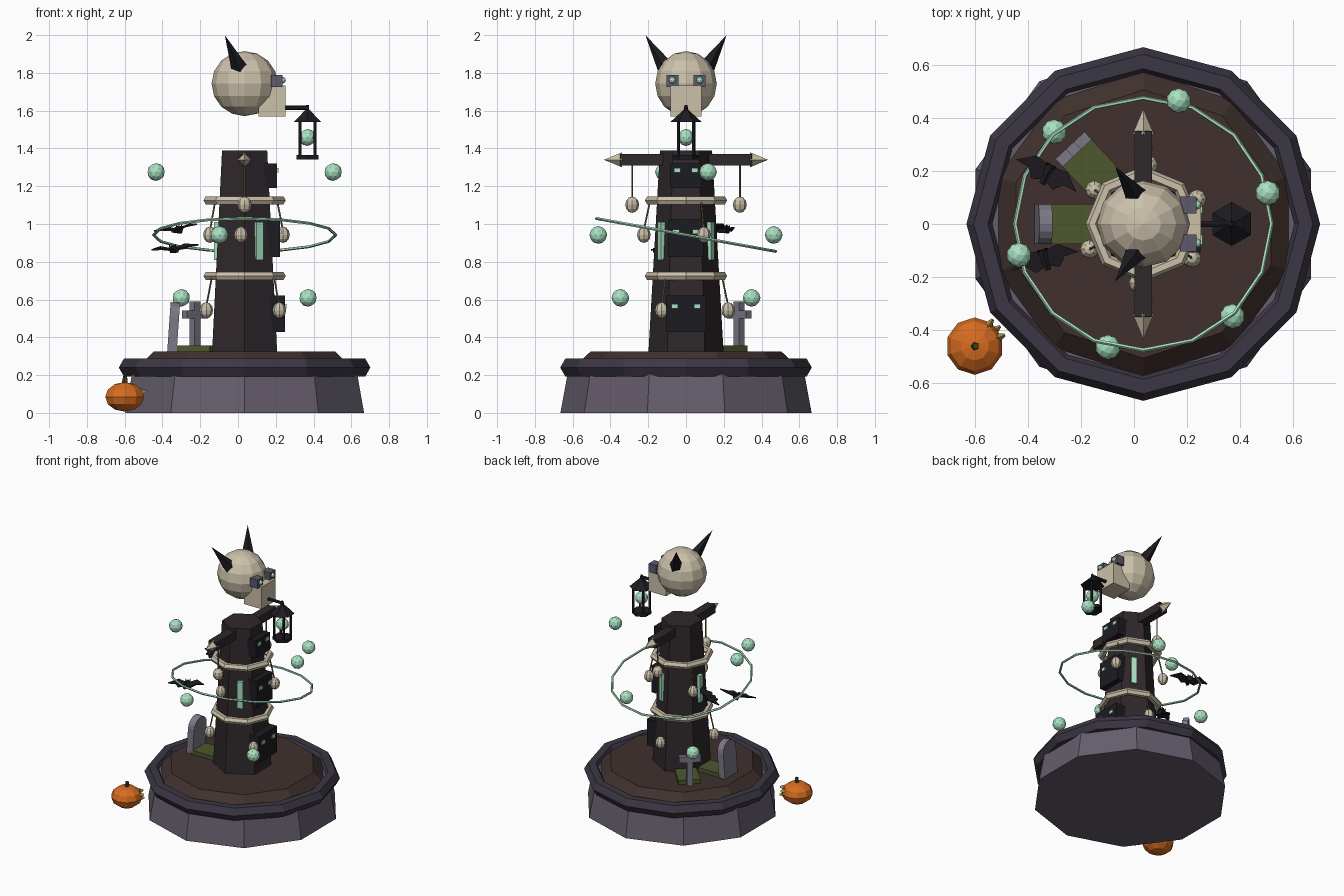
import bpy, bmesh
from math import radians, sin, cos, pi
from mathutils import Vector, Matrix

if "Cube" in bpy.data.objects:
    bpy.data.objects.remove(bpy.data.objects["Cube"])

CX = 0.035  # tower axis
COLORS = dict(stone=(.13, .11, .15), rim=(.045, .038, .058), soil=(.05, .03, .027), bark=(.028, .021, .024),
              black=(.012, .011, .015), bone=(.6, .53, .4), glow=(.4, .76, .54), orange=(.68, .15, .015),
              moss=(.075, .095, .028), grave=(.2, .19, .24), cord=(.2, .15, .08), socket=(.11, .1, .15),
              carve=(.4, .26, .07), stem=(.04, .06, .02))
MATS = {}


def add(name, bm, color, loc=(0, 0, 0), rot=None):
    if color not in MATS:
        MATS[color] = bpy.data.materials.new(color)
        MATS[color].diffuse_color = (*COLORS[color], 1)
    mesh = bpy.data.meshes.new(name)
    bmesh.ops.recalc_face_normals(bm, faces=bm.faces)
    bm.to_mesh(mesh)
    bm.free()
    mesh.materials.append(MATS[color])
    ob = bpy.data.objects.new(name, mesh)
    bpy.context.collection.objects.link(ob)
    ob.matrix_world = Matrix.Translation(loc) @ (rot.to_4x4() if rot else Matrix())
    return ob


def rod(name, a, b, r1, r2, n, color):
    """Straight cone or cylinder from a to b."""
    a, b = Vector(a), Vector(b)
    bm = bmesh.new()
    bmesh.ops.create_cone(bm, cap_ends=True, segments=n, radius1=r1, radius2=r2, depth=(b - a).length)
    d = b - a
    rot = None if abs(d.x) + abs(d.y) < 1e-6 and d.z > 0 else d.to_track_quat('Z', 'Y').to_matrix()
    return add(name, bm, color, (a + b) / 2, rot)


def box(name, size, loc, color, angle=0):
    bm = bmesh.new()
    bmesh.ops.create_cube(bm, size=1)
    bmesh.ops.scale(bm, vec=size, verts=bm.verts)
    return add(name, bm, color, loc, Matrix.Rotation(radians(angle), 3, 'Z'))


def ball(name, loc, size, color, u=8, v=6):
    bm = bmesh.new()
    bmesh.ops.create_uvsphere(bm, u_segments=u, v_segments=v, radius=1)
    bmesh.ops.scale(bm, vec=size, verts=bm.verts)
    return add(name, bm, color, loc)


def gem(name, loc, r):
    bm = bmesh.new()
    bmesh.ops.create_icosphere(bm, subdivisions=2, radius=r)
    return add(name, bm, 'glow', loc)


def ring(name, loc, R, r, n, m, color, tilt=0):
    bm = bmesh.new()
    g = [[bm.verts.new(((R + r * cos(q)) * cos(p), (R + r * cos(q)) * sin(p), r * sin(q)))
          for q in (2 * pi * j / m for j in range(m))] for p in (2 * pi * i / n for i in range(n))]
    for i in range(n):
        for j in range(m):
            k, l = (i + 1) % n, (j + 1) % m
            bm.faces.new((g[i][j], g[k][j], g[k][l], g[i][l]))
    return add(name, bm, color, loc, Matrix.Rotation(radians(tilt), 3, 'X'))


def polar(r, deg, z, cx=CX, cy=0):
    return Vector((cx + r * cos(radians(deg)), cy + r * sin(radians(deg)), z))


# Pedestal, rim, soil and tower
rod('stone_base', (CX, 0, 0), (CX, 0, .26), .665, .617, 10, 'stone')
ring('base_rim', (CX, 0, .24), .612, .054, 12, 6, 'rim')
rod('soil', (CX, 0, .25), (CX, 0, .325), .585, .505, 10, 'soil')
rod('tower', (CX, 0, .3), (CX, 0, 1.39), .2, .138, 6, 'bark')

# Glowing slit windows on alternating tower sides
for a in (-60, 60, 180):
    box('slit_window', (.03, .04, .2), polar(.148, a, .91), 'glow', a)

# Stacked carved faces on the right side: z, height, half width, front x, eye z, eye y
for z, h, w, x, ez, ey in ((.525, .195, .107, .25, .565, .06), (.925, .2, .092, .222, .96, .053),
                           (1.255, .13, .085, .207, 1.285, .046)):
    box('carved_face', (x - .135, w * 2, h), ((x + .135) / 2, 0, z), 'black')
    for s in (-1, 1):
        box('carved_eye', (.012, .036, .024), (x + .002, s * ey, ez), 'glow')

# Bone rings with hanging charms
for z, start in ((.725, -35), (1.125, -95)):
    ring('bone_ring', (CX, 0, z), .193, .025, 8, 6, 'bone')
    for k in range(3):
        a = start + 120 * k
        rod('charm_cord', polar(.19, a, z), polar(.222, a, z - .15), .005, .005, 5, 'cord')
        ball('charm_bead', polar(.224, a, z - .182), (.036, .036, .043), 'bone')

# Crossbar with bone tips and charms
box('crossbar', (.066, .7, .063), (CX, 0, 1.34), 'bark')
for s in (-1, 1):
    rod('crossbar_tip', (CX, s * .338, 1.34), (CX, s * .435, 1.34), .04, 0, 4, 'bone')
    rod('bar_cord', (CX, s * .285, 1.13), (CX, s * .285, 1.32), .005, .005, 5, 'cord')
    ball('bar_bead', (CX, s * .285, 1.102), (.037, .037, .043), 'bone')

# Skull head, snout, eyes and horns
ball('skull', (CX, 0, 1.743), (.175, .163, .172), 'bone', 12, 8)
box('snout', (.145, .165, .165), (.18, 0, 1.652), 'bone')
for s in (-1, 1):
    box('eye_socket', (.062, .064, .064), (.205, s * .072, 1.758), 'socket')
    gem('eye', (.236, s * .072, 1.761), .018)
    rod('horn', (.008, s * .105, 1.825), (-.07, s * .215, 2.0), .047, 0, 5, 'black')

# Lantern hanging from the snout
LX = .368
rod('lantern_arm', (.24, 0, 1.615), (LX, 0, 1.615), .012, .012, 6, 'black')
rod('lantern_finial', (LX, 0, 1.59), (LX, 0, 1.63), .012, .008, 6, 'black')
rod('lantern_roof', (LX, 0, 1.54), (LX, 0, 1.605), .083, .012, 6, 'black')
rod('lantern_floor', (LX, 0, 1.342), (LX, 0, 1.365), .067, .067, 6, 'black')
for a in (45, 135, 225, 315):
    rod('lantern_post', polar(.057, a, 1.36, LX), polar(.057, a, 1.545, LX), .009, .009, 5, 'black')
gem('lantern_light', (LX, 0, 1.458), .045)

# Tilted halo and six floating orbs
ring('halo', (CX, 0, .942), .483, .008, 16, 5, 'glow', -10.4)
for k in range(6):
    gem('orb', polar(.483, 14 + 60 * k, .942 + .333 * (1, 0, -1)[k % 3]), .047)

# Graves: mossy mounds, one rounded stone and one cross
for a in (180, 133):
    box('grave_mound', (.19, .15, .035), polar(.28, a, .338), 'moss', a)
bm = bmesh.new()
outline = [(-.075, 0), (.075, 0)] + [(.075 * cos(pi * i / 8), .19 + .075 * sin(pi * i / 8)) for i in range(9)]
face = bm.faces.new([bm.verts.new((-.025, y, z)) for y, z in outline])
top = bmesh.ops.extrude_face_region(bm, geom=[face])['geom']
bmesh.ops.translate(bm, vec=(.05, 0, 0), verts=[v for v in top if isinstance(v, bmesh.types.BMVert)])
add('round_headstone', bm, 'grave', polar(.385, 180, .32), Matrix.Rotation(radians(4), 3, 'Y'))
box('cross_upright', (.04, .042, .27), polar(.385, 133, .455), 'grave', 133)
box('cross_arm', (.04, .15, .042), polar(.385, 133, .52), 'grave', 133)


# Bats: small body with ears and two swept wings
def bat(loc, yaw, roll):
    rot = Matrix.Rotation(radians(yaw), 3, 'Z') @ Matrix.Rotation(radians(roll), 3, 'Y')
    at = lambda *p: Vector(loc) + rot @ Vector(p)
    rod('bat_body', at(0, -.045, 0), at(0, .035, .005), .012, .024, 5, 'black')
    for s in (-1, 1):
        rod('bat_ear', at(s * .012, .03, .01), at(s * .017, .038, .035), .009, 0, 4, 'black')
        bm = bmesh.new()
        pts = [(0, .028, 0), (s * .065, .04, .022), (s * .13, -.01, .012), (s * .075, -.012, .01), (s * .045, -.045, .003),
               (0, -.025, 0)]
        vs = [[bm.verts.new((x, y, z + t)) for x, y, z in pts] for t in (0, .008)]
        for row in vs:
            bm.faces.new(row)
        for i in range(6):
            j = (i + 1) % 6
            bm.faces.new((vs[0][i], vs[0][j], vs[1][j], vs[1][i]))
        add('bat_wing', bm, 'black', loc, rot)


bat((-.325, .19, .965), -28, -8)
bat((-.335, -.13, .86), 16, -6)

# Pumpkin with its carved face turned towards the tower
PX, PY = -.6, -.46
ball('pumpkin', (PX, PY, .085), (.108, .108, .078), 'orange', 10, 6)
rod('pumpkin_stem', (PX, PY, .15), (PX + .004, PY, .195), .017, .012, 5, 'stem')
for a, z in ((20, .11), (56, .11), (38, .07)):
    rod('pumpkin_carving', polar(.085, a, z, PX, PY), polar(.122, a, z, PX, PY), .022, .006, 3, 'carve')

for m in bpy.data.materials:
    if m.users and not m.is_grease_pencil:
        m.use_nodes = True
        m.node_tree.nodes["Principled BSDF"].inputs["Base Color"].default_value = m.diffuse_color
